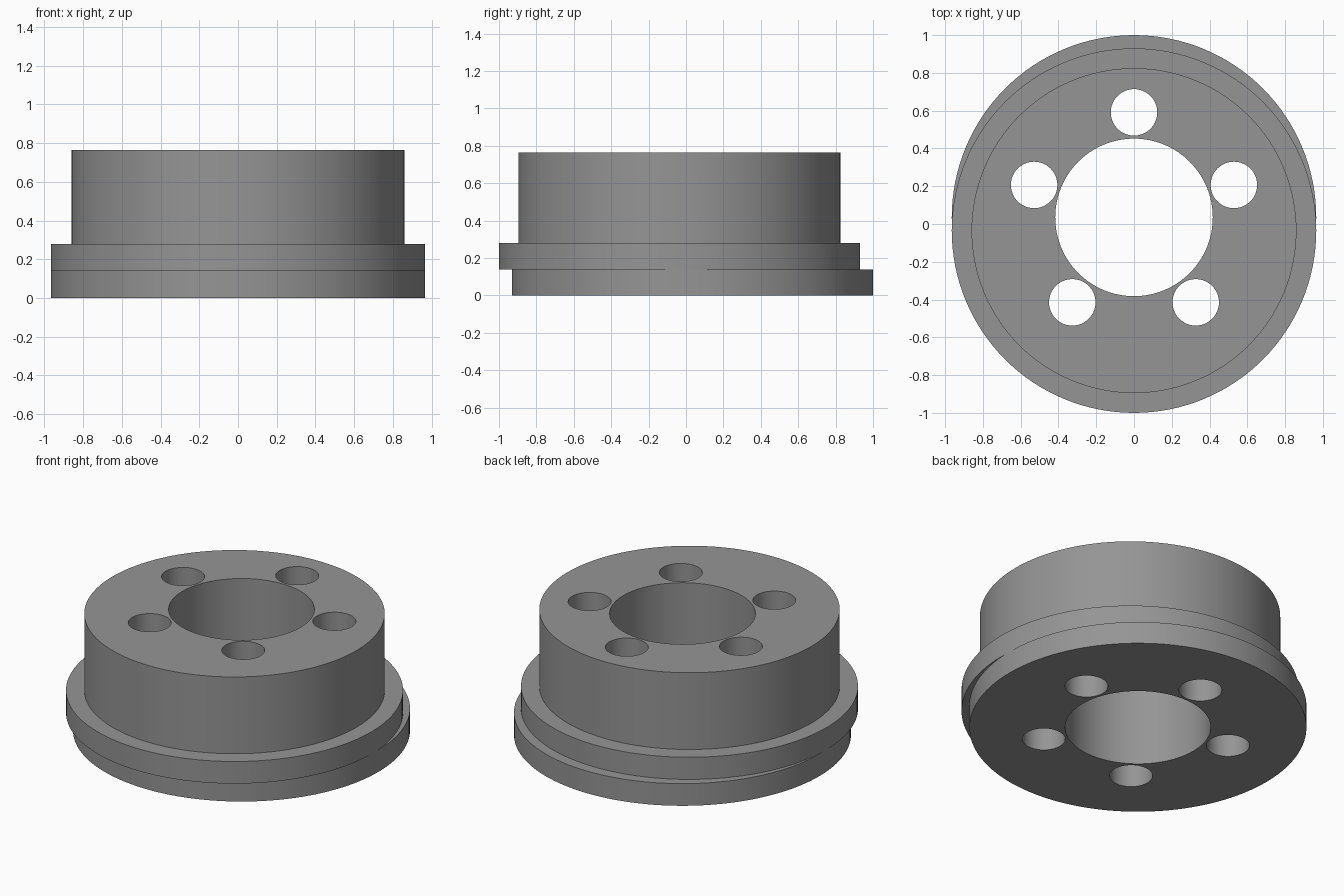
import bpy
import math

if "Cube" in bpy.data.objects:
    bpy.data.objects.remove(bpy.data.objects["Cube"])

SHIFT = 0.035   # flange and hub sit off-centre from the base disc


def cylinder(name, radius, x, y, z0, z1, sides=128):
    bpy.ops.mesh.primitive_cylinder_add(vertices=sides, radius=radius, depth=z1 - z0,
                                        location=(x, y, (z0 + z1) / 2))
    obj = bpy.context.object
    obj.name = name
    return obj


def combine(target, other, operation):
    mod = target.modifiers.new(operation.lower(), 'BOOLEAN')
    mod.object = other
    mod.operation = operation
    mod.solver = 'EXACT'
    bpy.context.view_layer.objects.active = target
    bpy.ops.object.modifier_apply(modifier=mod.name)
    bpy.data.objects.remove(other)


# Base disc, joined to the offset flange and the raised hub
body = cylinder("spacer_body", 0.965, 0, SHIFT, 0, 0.14)
combine(body, cylinder("flange", 0.965, 0, -SHIFT, 0.14, 0.28), 'UNION')
combine(body, cylinder("hub", 0.86, 0, -SHIFT, 0.21, 0.765), 'UNION')

# Centre bore
combine(body, cylinder("bore", 0.417, 0, SHIFT, -0.1, 0.9), 'DIFFERENCE')

# Five bolt holes around the bore
for i in range(5):
    a = math.radians(90 + 72 * i)
    hole = cylinder("bolt_hole", 0.123, 0.556 * math.cos(a),
                    SHIFT + 0.556 * math.sin(a), -0.1, 0.9, 64)
    combine(body, hole, 'DIFFERENCE')

# Plain grey metal
grey = bpy.data.materials.new("grey_metal")
grey.diffuse_color = (0.3, 0.3, 0.3, 1)
grey.use_nodes = True
grey.node_tree.nodes["Principled BSDF"].inputs["Base Color"].default_value = grey.diffuse_color
body.data.materials.clear()
body.data.materials.append(grey)
for p in body.data.polygons:
    p.material_index = 0

bpy.ops.object.select_all(action='DESELECT')
body.select_set(True)
bpy.context.view_layer.objects.active = body
bpy.ops.object.shade_smooth_by_angle(angle=math.radians(30))
